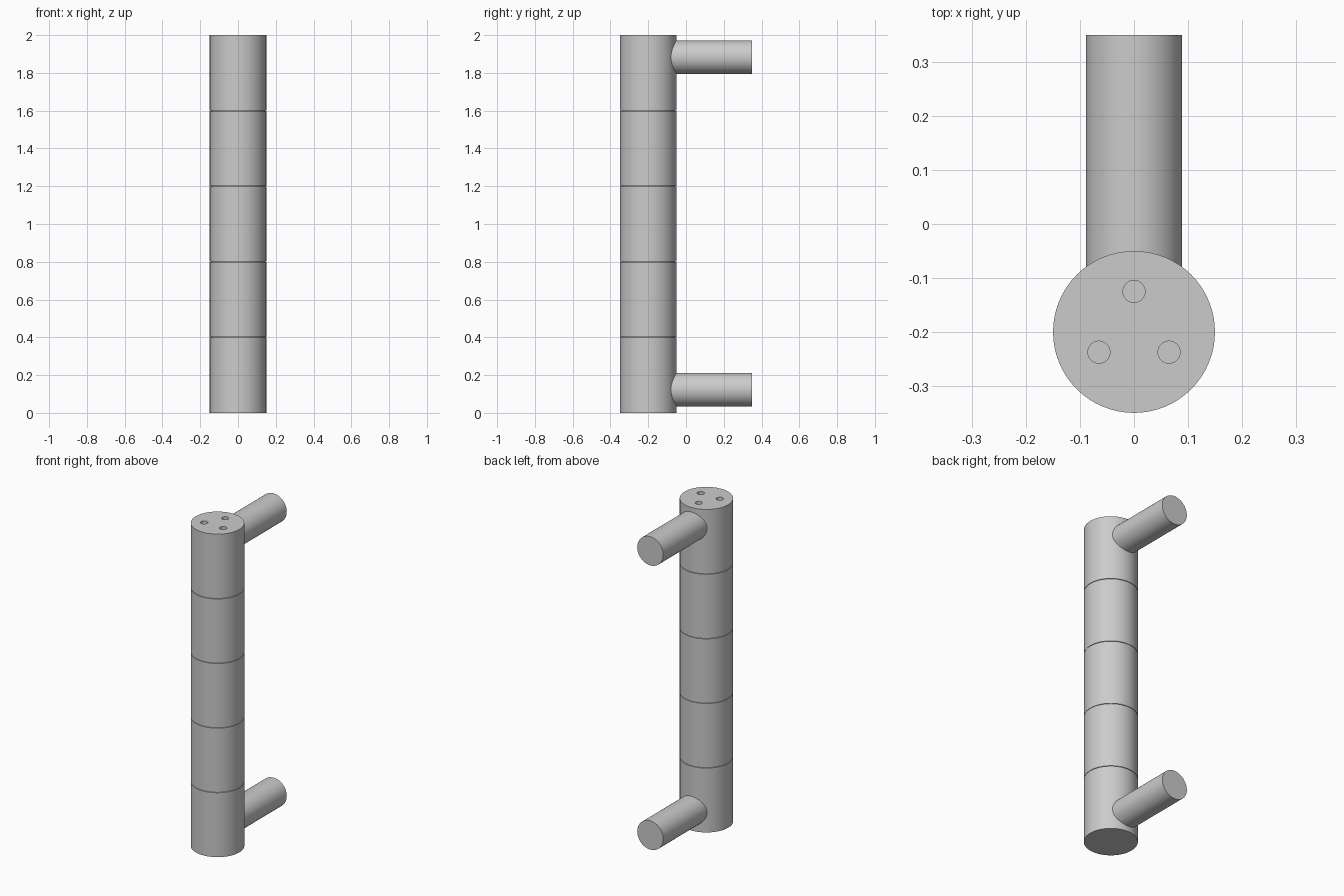
import bpy, math

if "Cube" in bpy.data.objects:
    bpy.data.objects.remove(bpy.data.objects["Cube"])

BAR_Y, BAR_R = -0.2, 0.15
HEIGHT, COUNT, GAP = 2.0, 5, 0.003

metal = bpy.data.materials.new("grey_metal")
metal.diffuse_color = (0.6, 0.6, 0.6, 1)
metal.use_nodes = True
metal.node_tree.nodes["Principled BSDF"].inputs["Base Color"].default_value = metal.diffuse_color


def cylinder(name, radius, depth, location, rotation=(0, 0, 0), sides=64):
    bpy.ops.mesh.primitive_cylinder_add(vertices=sides, radius=radius, depth=depth,
                                        location=location, rotation=rotation)
    ob = bpy.context.object
    ob.name = name
    ob.data.materials.append(metal)
    bpy.ops.object.shade_smooth_by_angle(angle=math.radians(30))
    return ob


# Upright bar: five stacked sections with hairline seams around a core
step = HEIGHT / COUNT
for i in range(COUNT):
    low = i * step + (GAP / 2 if i else 0)
    high = (i + 1) * step - (GAP / 2 if i < COUNT - 1 else 0)
    section = cylinder(f"bar_section_{i + 1}", BAR_R, high - low,
                       (0, BAR_Y, (low + high) / 2))
cylinder("bar_core", BAR_R - 0.008, 1.8, (0, BAR_Y, 1.0))

# Three blind holes in the top face
for k in range(3):
    a = math.radians(90 + 120 * k)
    cutter = cylinder(f"hole_cutter_{k + 1}", 0.0205, 0.1,
                      (0.075 * math.cos(a), BAR_Y + 0.075 * math.sin(a), HEIGHT + 0.01),
                      sides=32)
    cutter.hide_render = True
    cutter.hide_set(True)
    cut = section.modifiers.new("hole", 'BOOLEAN')
    cut.operation = 'DIFFERENCE'
    cut.solver = 'EXACT'
    cut.object = cutter
bpy.ops.object.select_all(action='DESELECT')
bpy.context.view_layer.objects.active = section
section.select_set(True)
for name in [m.name for m in section.modifiers]:
    bpy.ops.object.modifier_apply(modifier=name)
bpy.ops.object.shade_smooth_by_angle(angle=math.radians(30))

# Two mounting posts pointing to the back
for name, z in (("lower_post", 0.123), ("upper_post", 1.883)):
    cylinder(name, 0.089, 0.445, (0, 0.1275, z), (math.radians(90), 0, 0))
